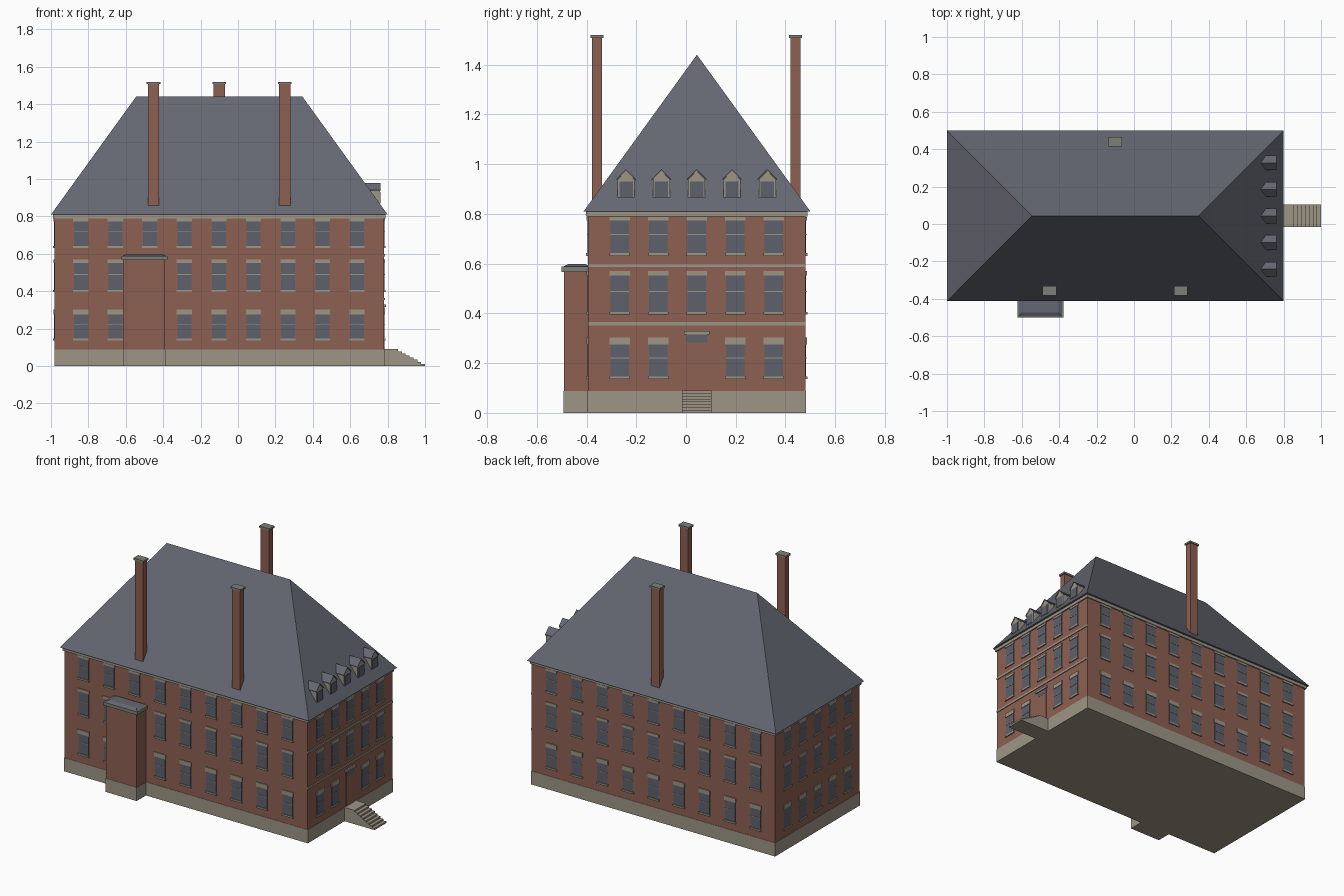
import bpy
import bmesh
from mathutils import Vector

cube = bpy.data.objects.get("Cube")
if cube:
    bpy.data.objects.remove(cube, do_unlink=True)


def material(name, rgb):
    m = bpy.data.materials.new(name)
    m.use_nodes = True
    m.diffuse_color = (*rgb, 1)
    m.node_tree.nodes["Principled BSDF"].inputs["Base Color"].default_value = (*rgb, 1)
    return m


BRICK = material("brick", (0.27, 0.115, 0.085))
STONE = material("stone", (0.34, 0.305, 0.24))
GREY_STONE = material("grey stone", (0.21, 0.21, 0.19))
SLATE = material("slate", (0.13, 0.137, 0.168))
GLASS = material("window glass", (0.11, 0.12, 0.15))


def finish(name, bm, mat):
    bmesh.ops.recalc_face_normals(bm, faces=bm.faces)
    mesh = bpy.data.meshes.new(name)
    bm.to_mesh(mesh)
    bm.free()
    mesh.materials.append(mat)
    obj = bpy.data.objects.new(name, mesh)
    bpy.context.collection.objects.link(obj)
    return obj


def boxes(name, spans, mat):
    """One object from boxes given as (low corner, high corner)."""
    bm = bmesh.new()
    for lo, hi in spans:
        lo, hi = Vector(lo), Vector(hi)
        made = bmesh.ops.create_cube(bm, size=1)["verts"]
        for v in made:
            v.co = (lo + hi) / 2 + v.co * (hi - lo)
    return finish(name, bm, mat)


def prism(name, profile, axis, start, end, mat):
    """Extrude a 2D profile along x (y, z points) or y (x, z points)."""
    bm = bmesh.new()
    at = (lambda p: (start, *p)) if axis == "x" else (lambda p: (p[0], start, p[1]))
    face = bm.faces.new([bm.verts.new(at(p)) for p in profile])
    moved = bmesh.ops.extrude_face_region(bm, geom=[face])["geom"]
    step = Vector((end - start, 0, 0)) if axis == "x" else Vector((0, end - start, 0))
    bmesh.ops.translate(bm, vec=step, verts=[g for g in moved if isinstance(g, bmesh.types.BMVert)])
    return finish(name, bm, mat)


def hip(name, lo, hi, inset_x, inset_y, z0, z1, mat):
    """Hipped solid: base rectangle rising to an inset top (a ridge if flat)."""
    bm = bmesh.new()
    for z, ix, iy in ((z0, 0, 0), (z1, inset_x, inset_y)):
        for x in (lo[0] + ix, hi[0] - ix):
            for y in (lo[1] + iy, hi[1] - iy):
                bm.verts.new((x, y, z))
    bmesh.ops.remove_doubles(bm, verts=bm.verts, dist=0.0005)
    bmesh.ops.convex_hull(bm, input=bm.verts)
    bmesh.ops.dissolve_limit(bm, angle_limit=0.01, verts=bm.verts, edges=bm.edges)
    return finish(name, bm, mat)


# Main block
X0, X1, Y0, Y1 = -0.98, 0.78, -0.394, 0.48
MID_Y = 0.043
boxes("main_walls", [((X0, Y0, 0.088), (X1, Y1, 0.80))], BRICK)
boxes("main_plinth", [((X0 - 0.002, Y0 - 0.002, 0), (X1 + 0.002, Y1 + 0.002, 0.088))], STONE)
boxes("cornice", [((X0 - 0.008, Y0 - 0.008, 0.79), (X1 + 0.008, Y1 + 0.008, 0.811))], STONE)
hip("main_roof", (-1, -0.412), (0.8, 0.5), 0.455, 0.456, 0.81, 1.44, SLATE)

# Stair tower against the front
TX0, TX1, TY = -0.612, -0.39, -0.49
boxes("tower_walls", [((TX0, TY, 0.088), (TX1, Y0 + 0.01, 0.575))], BRICK)
boxes("tower_plinth", [((TX0 - 0.002, TY - 0.002, 0), (TX1 + 0.002, Y0, 0.088))], STONE)
boxes("tower_cornice", [((TX0 - 0.012, TY - 0.01, 0.567), (TX1 + 0.012, Y0, 0.588))], GREY_STONE)
hip("tower_roof", (TX0 - 0.006, TY - 0.004), (TX1 + 0.006, Y0 + 0.01), 0.02, 0.02, 0.588, 0.598, SLATE)


# Facades: each maps a span along the wall and a depth to a box
def wall_box(side, u0, u1, z0, z1, depth):
    if side == "front":
        return (u0, Y0 - depth, z0), (u1, Y0 + 0.004, z1)
    if side == "back":
        return (u0, Y1 - 0.004, z0), (u1, Y1 + depth, z1)
    if side == "entrance":
        return (X1 - 0.004, u0, z0), (X1 + depth, u1, z1)
    return (X0 - depth, u0, z0), (X0 + 0.004, u1, z1)


LONG = [-0.84 + 0.1845 * i for i in range(9)]
SHORT = [MID_Y + 0.155 * (i - 2) for i in range(5)]
# Storeys: sill bottom, glass bottom, glass top, lintel top
STOREYS = [(0.136, 0.147, 0.275, 0.303), (0.395, 0.406, 0.552, 0.57), (0.631, 0.642, 0.774, 0.788)]

for side, columns in (("front", LONG), ("back", LONG), ("entrance", SHORT), ("far_end", SHORT)):
    glass, trim = [], []
    for level, (sill, low, high, top) in enumerate(STOREYS):
        for i, u in enumerate(columns):
            if side == "front" and i == 2 and level < 2:
                continue  # covered by the tower
            if side == "entrance" and i == 2 and level == 0:
                continue  # doorway
            glass.append(wall_box(side, u - 0.037, u + 0.037, low, high, 0.003))
            trim.append(wall_box(side, u - 0.041, u + 0.041, high, top, 0.006))
            trim.append(wall_box(side, u - 0.041, u + 0.041, sill, low, 0.008))
            middle = (low + high) / 2 + 0.01
            trim.append(wall_box(side, u - 0.037, u + 0.037, middle - 0.002, middle + 0.002, 0.005))
    boxes(side + "_window_glass", glass, GLASS)
    boxes(side + "_window_trim", trim, STONE)

# Entrance end: string courses, door, fanlight, hood and steps
boxes("string_courses", [wall_box("entrance", Y0, Y1, z, z + 0.013, 0.005) for z in (0.352, 0.586)], STONE)
boxes("door", [wall_box("entrance", MID_Y - 0.041, MID_Y + 0.041, 0.088, 0.283, 0.003)], BRICK)
boxes("door_fanlight", [wall_box("entrance", MID_Y - 0.041, MID_Y + 0.041, 0.283, 0.315, 0.004)], GLASS)
boxes("door_hood", [wall_box("entrance", MID_Y - 0.052, MID_Y + 0.052, 0.315, 0.33, 0.01)], STONE)

STEPS = 8
stair = [(X1, 0), (X1, 0.09)]
for i in range(STEPS):
    x = 0.855 + 0.145 * i / (STEPS - 1)
    stair += [(x, 0.09 * (1 - i / STEPS)), (x, 0.09 * (1 - (i + 1) / STEPS))]
prism("entrance_steps", stair[:-1] + [(1.0, 0)], "y", MID_Y - 0.06, MID_Y + 0.06, STONE)

# Dormers on the entrance slope
for i in range(5):
    y = MID_Y + 0.142 * (i - 2)
    body = [(y - 0.034, 0.862), (y + 0.034, 0.862), (y + 0.034, 0.938), (y, 0.974), (y - 0.034, 0.938)]
    prism(f"dormer_{i + 1}", body, "x", 0.66, 0.76, STONE)
    cover = [(y - 0.039, 0.935), (y, 0.974), (y + 0.039, 0.935), (y + 0.039, 0.941), (y, 0.98), (y - 0.039, 0.941)]
    prism(f"dormer_roof_{i + 1}", cover, "x", 0.66, 0.763, SLATE)
    boxes(f"dormer_glass_{i + 1}", [((0.755, y - 0.027, 0.868), (0.763, y + 0.027, 0.931))], GLASS)

# Chimneys
for name, x, y in (("front_chimney_a", -0.452, -0.357), ("front_chimney_b", 0.25, -0.357), ("back_chimney", -0.1, 0.44)):
    boxes(name, [((x - 0.03, y - 0.02, 0.83), (x + 0.03, y + 0.02, 1.51))], BRICK)
    boxes(name + "_cap", [((x - 0.037, y - 0.026, 1.508), (x + 0.037, y + 0.026, 1.52))], GREY_STONE)
